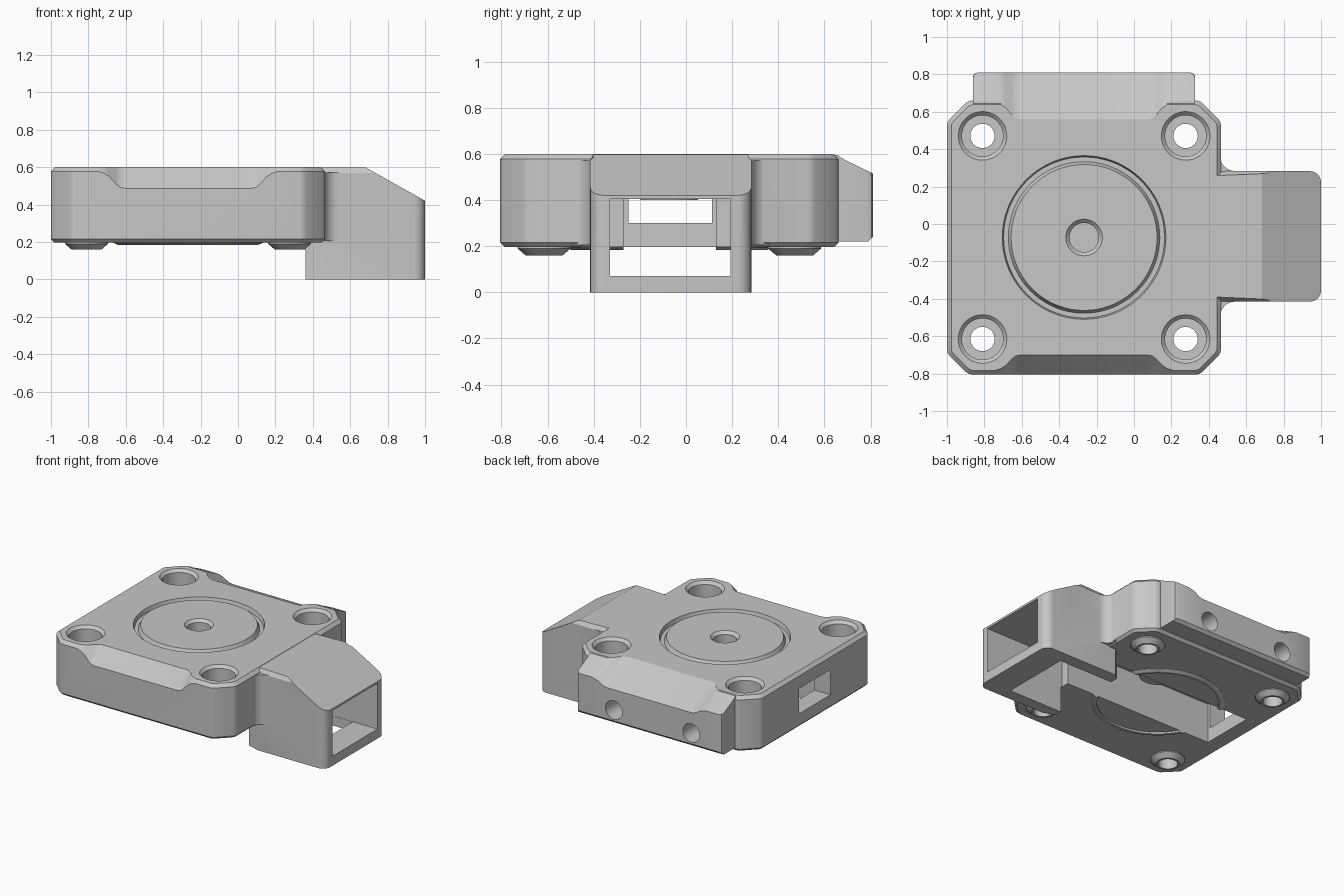
import bpy, bmesh, math
from mathutils import Vector

cube = bpy.data.objects.get("Cube")
if cube:
    bpy.data.objects.remove(cube, do_unlink=True)

CX, CY = -0.267, -0.072        # centre of the square body
BOTTOM, TOP = 0.197, 0.6


def finish(name, bm):
    bmesh.ops.recalc_face_normals(bm, faces=bm.faces[:])
    mesh = bpy.data.meshes.new(name)
    bm.to_mesh(mesh)
    bm.free()
    obj = bpy.data.objects.new(name, mesh)
    bpy.context.collection.objects.link(obj)
    return obj


def prism(name, pts, place, a, b, bevels=()):
    """Extrude a 2D outline from a to b; bevels = (edge rule, width, segments)."""
    bm = bmesh.new()
    lo = [bm.verts.new(place(p, q, a)) for p, q in pts]
    hi = [bm.verts.new(place(p, q, b)) for p, q in pts]
    bm.faces.new(lo)
    bm.faces.new(hi)
    n = len(pts)
    for i in range(n):
        j = (i + 1) % n
        bm.faces.new((lo[i], lo[j], hi[j], hi[i]))
    bmesh.ops.recalc_face_normals(bm, faces=bm.faces[:])
    for rule, width, segs in bevels:
        edges = [e for e in bm.edges if rule(e.verts[0].co, e.verts[1].co)]
        bmesh.ops.bevel(bm, geom=edges, offset=width, offset_type='OFFSET',
                        segments=segs, profile=0.5, affect='EDGES')
    return finish(name, bm)


def along_z(p, q, t):
    return Vector((p, q, t))


def along_y(p, q, t):
    return Vector((p, t, q))


def along_x(p, q, t):
    return Vector((t, p, q))


def box(name, x0, x1, y0, y1, z0, z1):
    return prism(name, [(x0, y0), (x1, y0), (x1, y1), (x0, y1)], along_z, z0, z1)


def lathe(name, profile, x, y, closed=False, n=48):
    """Turn an (r, z) profile about a vertical axis."""
    bm = bmesh.new()
    rings = []
    for r, z in profile:
        rings.append([bm.verts.new((x + r * math.cos(k * math.tau / n),
                                    y + r * math.sin(k * math.tau / n), z))
                      for k in range(n)])
    pairs = list(zip(rings, rings[1:]))
    if closed:
        pairs.append((rings[-1], rings[0]))
    else:
        bm.faces.new(rings[0])
        bm.faces.new(rings[-1])
    for a, b in pairs:
        for k in range(n):
            m = (k + 1) % n
            bm.faces.new((a[k], a[m], b[m], b[k]))
    return finish(name, bm)


def is_vertical(a, b):
    return abs(a.z - b.z) > 0.1


def at_height(z):
    return lambda a, b: abs(a.z - z) < 1e-4 and abs(b.z - z) < 1e-4


# Square body with clipped corners
h, c = 0.733, 0.115
k = h - c
outline = [(-k, -h), (k, -h), (h, -k), (h, k), (k, h), (-k, h), (-h, k), (-h, -k)]
body = prism("housing", [(CX + p, CY + q) for p, q in outline], along_z, BOTTOM, TOP,
             [(is_vertical, 0.02, 2), (at_height(TOP), 0.023, 1),
              (at_height(BOTTOM), 0.018, 1)])
adds, cuts = [], []

# Side socket: rounded outer corners, tapered inner ends, chamfered upper sides
SY0, SY1, ST = -0.415, 0.283, 0.598
adds.append(prism("side_socket",
                  [(0.36, SY0 + 0.03), (0.45, SY0), (1, SY0), (1, SY1), (0.4, SY1),
                   (0.36, SY1 - 0.03)],
                  along_z, 0, ST,
                  [(lambda a, b: is_vertical(a, b) and a.x > 0.99, 0.06, 6),
                   (lambda a, b: at_height(ST)(a, b) and abs(a.y - b.y) < 1e-4
                    and abs(a.x - b.x) > 0.2, 0.028, 1)]))
cuts.append(prism("socket_slope", [(0.68, 0.6), (1.1, 0.364), (1.1, 0.8), (0.68, 0.8)],
                  along_y, -0.6, 0.5))

# Concave fillets between body and socket
for name, edge, s in (("fillet_back", SY1, 1), ("fillet_front", SY0, -1)):
    r = 0.08
    pts = [(0.42, edge - s * 0.03), (0.42, edge + s * r)]
    for i in range(7):
        a = math.pi / 2 * i / 6
        pts.append((0.46 + r - r * math.cos(a), edge + s * (r - r * math.sin(a))))
    pts.append((0.46 + r, edge - s * 0.03))
    adds.append(prism(name, pts, along_z, 0.205, 0.572))

# Rear bulge with a sloping top
adds.append(prism("rear_bulge",
                  [(0.58, 0.22), (0.79, 0.22), (0.81, 0.24), (0.81, 0.515),
                   (0.69, 0.573), (0.655, 0.595), (0.58, 0.595)],
                  along_x, -0.86, 0.325,
                  [(lambda a, b: is_vertical(a, b) and a.y > 0.8 and b.y > 0.8,
                    0.025, 2)]))

# Scooped slopes on the front and rear upper edges
half = [(0.34, 0), (0.365, 0.004), (0.385, 0.015), (0.42, 0.042), (0.445, 0.053),
        (0.48, 0.062), (0.5, 0.2)]
section = half + [(-x, d) for x, d in reversed(half)]


def scoop(name, start, end, depth):
    u = end - start
    n = Vector((0, -u.z, u.y)).normalized()
    if n.z < 0:
        n = -n
    cuts.append(prism(name, section,
                      lambda p, q, t: start + u * t + n * q * depth + Vector((p, 0, 0)),
                      -0.8, 2.0))


scoop("front_scoop", Vector((CX, -0.70, 0.6)), Vector((CX, -0.805, 0.487)), 1.0)
scoop("rear_scoop", Vector((CX, 0.56, 0.6)), Vector((CX, 0.81, 0.47)), 0.68)

# Four screw posts, with counterbored holes
for sx in (-1, 1):
    for sy in (-1, 1):
        x, y = CX + sx * 0.543, CY + sy * 0.543
        adds.append(lathe("screw_boss", [(0.115, 0.25), (0.115, 0.19), (0.08, 0.16)], x, y))
        cuts.append(lathe("screw_hole",
                          [(0.065, 0.1), (0.065, 0.34), (0.11, 0.34), (0.11, 0.58),
                           (0.14, 0.61)], x, y))

# Low ridge ring under the body
adds.append(lathe("underside_ridge", [(0.445, 0.25), (0.445, 0.195), (0.425, 0.184),
                                      (0.405, 0.184), (0.405, 0.25)], CX, CY, True, 72))

# Round groove in the top
cuts.append(lathe("top_groove", [(0.385, 0.61), (0.405, 0.57), (0.43, 0.57),
                                 (0.44, 0.61)], CX, CY, True, 72))

# Blind holes in the rear face
for x in (-0.61, 0.02):
    pts = [(x + 0.068 * math.cos(i * math.tau / 32), 0.32 + 0.068 * math.sin(i * math.tau / 32))
           for i in range(32)]
    cuts.append(prism("rear_hole", pts, along_y, 0.66, 0.9))

# Inner channel, socket cavity, floor opening and side window
cuts.append(box("channel", -0.87, 0.5, -0.27, 0.13, 0.1, 0.49))
cuts.append(box("socket_cavity", 0.35, 1.1, -0.33, 0.193, 0.07, 0.405))
cuts.append(box("floor_opening", 0.34, 0.8, -0.328, 0.191, -0.1, 0.15))
cuts.append(box("side_window", -1.1, -0.8, -0.25, 0.112, 0.3, 0.485))

# Hub hanging from the channel roof, with a blind centre hole from above
hub = lathe("centre_hub", [(0.125, 0.4), (0.125, 0.54)], CX, CY)
hub_hole = lathe("centre_hole", [(0.078, 0.5), (0.078, 0.58), (0.108, 0.61)], CX, CY)

# Combine everything into one shell
for op, tools in (('UNION', adds), ('DIFFERENCE', cuts),
                  ('UNION', [hub]), ('DIFFERENCE', [hub_hole])):
    for tool in tools:
        tool.hide_render = True
        mod = body.modifiers.new(tool.name, 'BOOLEAN')
        mod.operation = op
        mod.solver = 'EXACT'
        mod.object = tool
bpy.context.view_layer.update()
graph = bpy.context.evaluated_depsgraph_get()
result = bpy.data.meshes.new_from_object(body.evaluated_get(graph))
body.modifiers.clear()
body.data = result
for tool in adds + cuts + [hub, hub_hole]:
    bpy.data.objects.remove(tool, do_unlink=True)

# Plain grey plastic
grey = bpy.data.materials.new("plain grey")
grey.use_nodes = True
colour = (0.57, 0.57, 0.57, 1)
grey.diffuse_color = colour
grey.node_tree.nodes["Principled BSDF"].inputs["Base Color"].default_value = colour
result.materials.clear()
result.materials.append(grey)
for poly in result.polygons:
    poly.material_index = 0

bpy.ops.object.select_all(action='DESELECT')
body.select_set(True)
bpy.context.view_layer.objects.active = body
bpy.ops.object.shade_smooth_by_angle(angle=math.radians(25))
